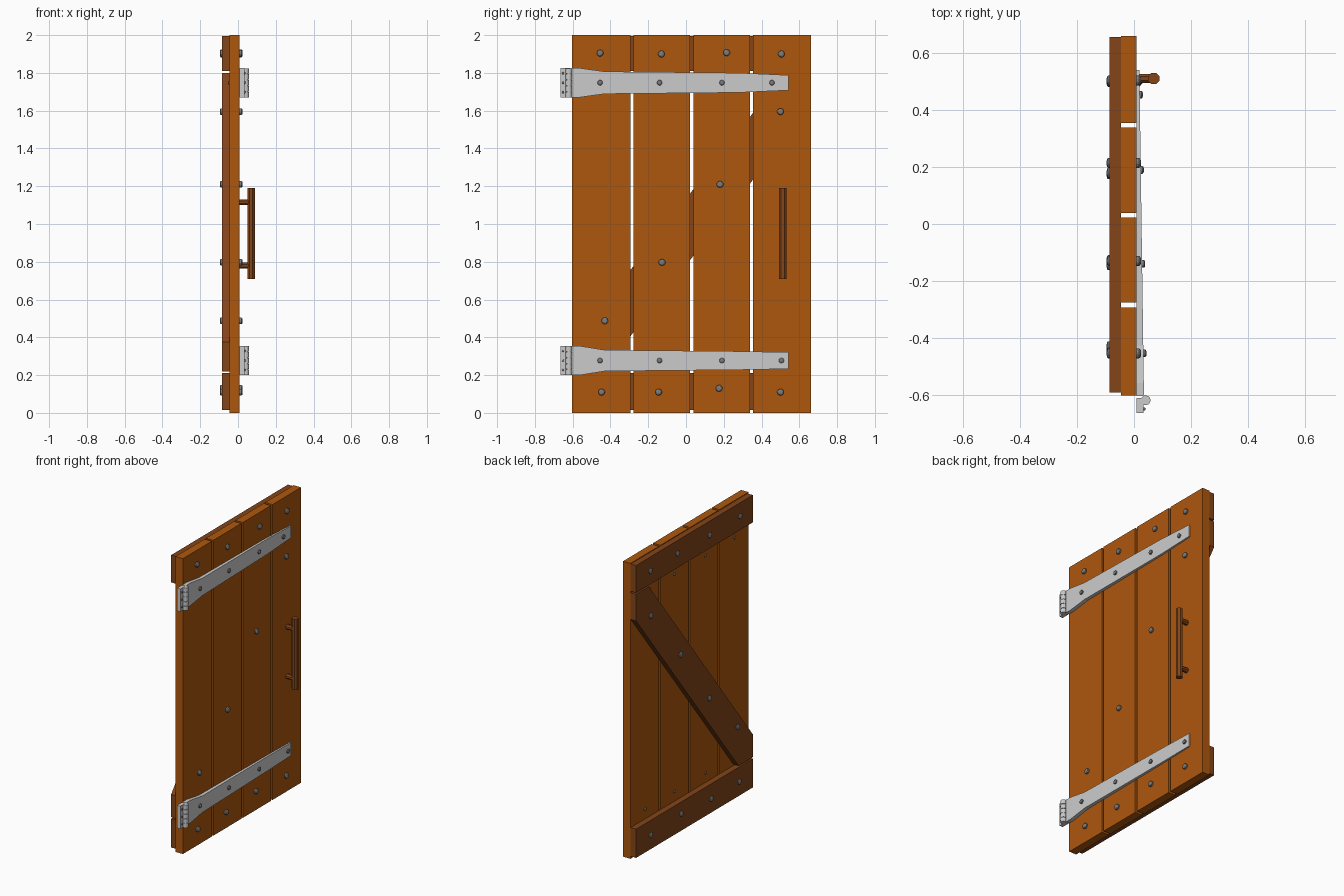
import bpy, bmesh, math

if "Cube" in bpy.data.objects:
    bpy.data.objects.remove(bpy.data.objects["Cube"])


def material(name, rgb):
    m = bpy.data.materials.new(name)
    m.diffuse_color = (*rgb, 1)
    m.use_nodes = True
    m.node_tree.nodes["Principled BSDF"].inputs["Base Color"].default_value = m.diffuse_color
    return m


plank_wood = material("plank_wood", (0.42, 0.095, 0.004))
brace_wood = material("brace_wood", (0.23, 0.06, 0.01))
bolt_steel = material("bolt_steel", (0.2, 0.2, 0.2))


def finish(name, bm, mat):
    bmesh.ops.recalc_face_normals(bm, faces=bm.faces)
    me = bpy.data.meshes.new(name)
    bm.to_mesh(me)
    bm.free()
    ob = bpy.data.objects.new(name, me)
    bpy.context.collection.objects.link(ob)
    if mat:
        me.materials.append(mat)
    return ob


def prism(name, outline, back, front, mat=None):
    """Outline in (y, z), spanning x from back to front (front may vary with y)."""
    bm = bmesh.new()
    fx = front if callable(front) else (lambda y: front)
    a = [bm.verts.new((back, y, z)) for y, z in outline]
    b = [bm.verts.new((fx(y), y, z)) for y, z in outline]
    bm.faces.new(a)
    bm.faces.new(b)
    n = len(a)
    for i in range(n):
        j = (i + 1) % n
        bm.faces.new((a[i], a[j], b[j], b[i]))
    return finish(name, bm, mat)


def board(name, y0, y1, z0, z1, back, front, mat=None):
    return prism(name, [(y0, z0), (y1, z0), (y1, z1), (y0, z1)], back, front, mat)


def lathe(name, profile, centre, axis, sides, mat=None):
    """Turn (height, radius) rings about the x or z axis through centre."""
    bm = bmesh.new()
    rings = []
    for h, r in profile:
        ring = []
        for i in range(sides):
            t = 2 * math.pi * (i + 0.5) / sides
            u, v = r * math.cos(t), r * math.sin(t)
            off = (h, u, v) if axis == "x" else (u, v, h)
            ring.append(bm.verts.new([c + o for c, o in zip(centre, off)]))
        rings.append(ring)
    for a, b in zip(rings, rings[1:]):
        for i in range(sides):
            j = (i + 1) % sides
            bm.faces.new((a[i], a[j], b[j], b[i]))
    bm.faces.new(rings[0])
    bm.faces.new(rings[-1])
    return finish(name, bm, mat)


def bolt(name, x, y, z, r, h, direction=1, mat=bolt_steel):
    s = direction * h
    lathe(name, [(-0.2 * s, r), (0.55 * s, r), (0.85 * s, 0.8 * r), (s, 0.45 * r)],
          (x, y, z), "x", 12, mat)


BACK, FACE, REAR = -0.046, 0.009, -0.086

# Four upright planks
for y0, y1 in [(-0.603, -0.293), (-0.277, 0.022), (0.039, 0.339), (0.356, 0.661)]:
    board("plank", y0, y1, 0, 2, BACK, FACE, plank_wood)

# Rear battens and diagonal brace
board("top_batten", -0.592, 0.657, 1.81, 1.995, REAR, BACK, brace_wood)
board("bottom_batten", -0.592, 0.657, 0.015, 0.21, REAR, BACK, brace_wood)
prism("diagonal_brace", [(-0.592, 0.22), (-0.44, 0.22), (0.657, 1.62),
                         (0.657, 1.80), (0.52, 1.80), (-0.592, 0.375)],
      REAR, BACK, brace_wood)

# Bolts through the battens and brace, with heads on both sides
for y, z in [(-0.455, 1.905), (-0.13, 1.90), (0.215, 1.907), (0.505, 1.90),
             (0.5, 1.595), (0.18, 1.21), (-0.127, 0.797), (-0.43, 0.487),
             (-0.447, 0.11), (-0.145, 0.11), (0.175, 0.13), (0.5, 0.11)]:
    bolt("front_bolt", FACE, y, z, 0.018, 0.016)
    bolt("rear_bolt", REAR, y, z, 0.018, 0.010, -1)


# Strap hinges, strap thinning toward its tip
def strap_front(y):
    return 0.035 - 0.016 * (y + 0.6) / 1.14


for zc, far_y, waist, tip in [(1.748, 0.455, 0.059, 0.040), (0.277, 0.505, 0.056, 0.044)]:
    half = [(-0.605, 0.077), (-0.56, 0.077), (-0.43, waist),
            (0.283, waist - 0.007), (0.542, tip)]
    outline = [(y, zc - h) for y, h in half] + [(y, zc + h) for y, h in reversed(half)]
    prism("hinge_strap", outline, FACE, strap_front)
    board("hinge_leaf", -0.665, -0.612, zc - 0.077, zc + 0.077, FACE, 0.034)
    # Interlocking knuckles and pin
    for i in range(5):
        z0 = zc - 0.077 + i * 0.0312
        k = lathe("hinge_knuckle", [(0, 0.017), (0.0285, 0.017)], (0.041, -0.62, z0), "z", 16)
    lathe("hinge_pin", [(-0.075, 0.012), (0.075, 0.012)], (0.041, -0.62, zc), "z", 12)
    # Strap bolts, with their ends showing behind the planks
    for y in (-0.455, -0.14, 0.19, far_y):
        bolt("strap_bolt", strap_front(y), y, zc, 0.014, 0.011)
        bolt("strap_bolt_end", BACK, y, zc, 0.010, 0.007, -1)
    # Small leaf screws
    for dz in (-0.05, 0, 0.05):
        bolt("leaf_screw", 0.034, -0.651, zc + dz, 0.006, 0.006)

# Handle: octagonal grip on two posts
lathe("handle_grip", [(0.709, 0.0215), (1.19, 0.0215)], (0.069, 0.512, 0), "z", 8, brace_wood)
for z in (0.78, 1.115):
    lathe("handle_post", [(-0.005, 0.017), (0.06, 0.017)], (FACE, 0.512, z), "x", 8, brace_wood)
